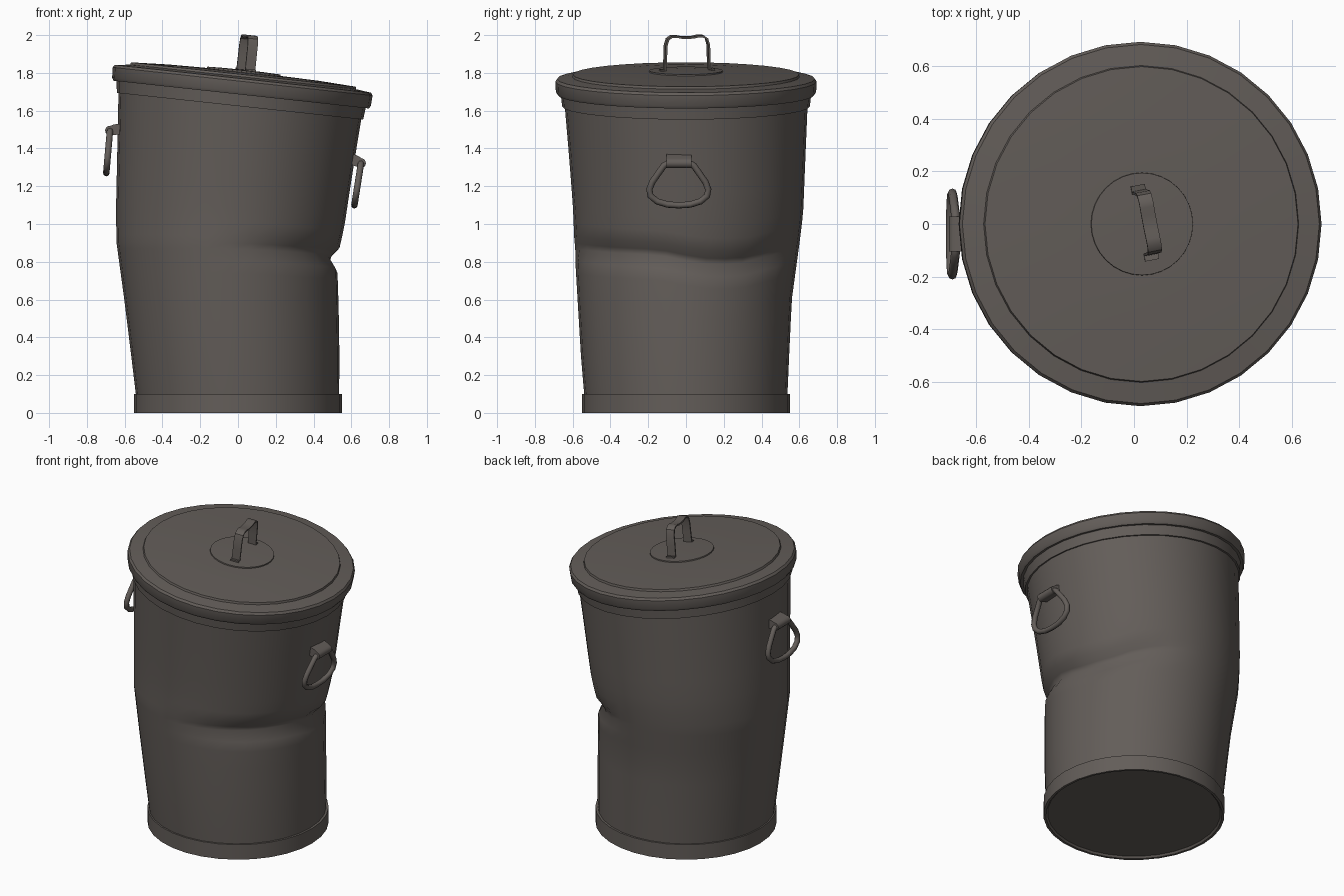
import bpy, bmesh, math
from mathutils import Matrix, Vector

cube = bpy.data.objects.get("Cube")
if cube:
    bpy.data.objects.remove(cube, do_unlink=True)

SEG = 32
LID = Matrix.Translation((0.017, 0, 1.685)) @ Matrix.Rotation(math.radians(6.2), 4, 'Y')


def material(name, rgb):
    m = bpy.data.materials.new(name)
    m.use_nodes = True
    m.diffuse_color = (*rgb, 1)
    m.node_tree.nodes["Principled BSDF"].inputs["Base Color"].default_value = (*rgb, 1)
    return m


METAL = material("dull brown grey metal", (0.125, 0.11, 0.1))


def finish(name, bm, matrix=Matrix(), angle=35):
    bmesh.ops.recalc_face_normals(bm, faces=bm.faces)
    mesh = bpy.data.meshes.new(name)
    bm.to_mesh(mesh)
    bm.free()
    ob = bpy.data.objects.new(name, mesh)
    bpy.context.collection.objects.link(ob)
    mesh.materials.append(METAL)
    mesh.transform(matrix)
    bpy.ops.object.select_all(action='DESELECT')
    ob.select_set(True)
    bpy.context.view_layer.objects.active = ob
    bpy.ops.object.shade_smooth_by_angle(angle=math.radians(angle))
    return ob


def skin(name, rings, cap_start=False, cap_end=False, matrix=Matrix(), angle=35, loop=False):
    """Bridge a list of closed point rings."""
    bm = bmesh.new()
    vs = [[bm.verts.new(p) for p in ring] for ring in rings]
    pairs = list(zip(vs, vs[1:])) + ([(vs[-1], vs[0])] if loop else [])
    for a, b in pairs:
        n = len(a)
        for i in range(n):
            j = (i + 1) % n
            bm.faces.new((a[i], a[j], b[j], b[i]))
    if cap_start:
        bm.faces.new(vs[0])
    if cap_end:
        bm.faces.new(vs[-1])
    return finish(name, bm, matrix, angle)


def circle(r, z):
    return [(r * math.cos(math.tau * i / SEG), r * math.sin(math.tau * i / SEG), z)
            for i in range(SEG)]


def lathe(name, profile, matrix=Matrix(), **kw):
    return skin(name, [circle(r, z) for r, z in profile], matrix=matrix, **kw)


def lerp(table, t):
    for (a, *u), (b, *v) in zip(table, table[1:]):
        if t <= b:
            k = max(0, (t - a) / (b - a))
            return [p + (q - p) * k for p, q in zip(u, v)]
    return table[-1][1:]


# Bent body: height, centre x, centre y, radius, slope
BODY = [(0.05, 0, 0, 0.535, 0), (0.3, -0.014, -0.005, 0.551, 0),
        (0.6, -0.035, -0.007, 0.567, 0), (0.9, -0.046, 0.004, 0.597, 0),
        (1.05, -0.038, 0.012, 0.608, -0.03), (1.3, -0.018, 0.008, 0.622, -0.07),
        (1.66, 0.013, 0, 0.645, -0.109)]
# Crumpled crease: angle, height, strength
CREASE = [(-95, 0.87, 0), (-75, 0.865, 0.3), (-50, 0.85, 0.75), (-15, 0.835, 0.9),
          (8, 0.79, 1), (30, 0.785, 0.9), (50, 0.83, 0.7), (75, 0.86, 0)]
# Crease cross-section: offset from the fold, inward depth
FOLD = [(-0.25, 0), (-0.13, 0.008), (-0.065, 0.015), (0, 0.062), (0.03, 0.05),
        (0.07, 0.012), (0.14, 0.004), (0.22, 0)]


def body_ring(z0, fold=None):
    ring = []
    for i in range(SEG):
        a = math.tau * i / SEG
        deg = (math.degrees(a) + 180) % 360 - 180
        crease, strength = lerp(CREASE, deg)
        z = z0 if fold is None else crease + fold
        depth = 0 if fold is None else lerp(FOLD, fold)[0] * strength
        cx, cy, r, slope = lerp(BODY, z)
        r -= depth
        x, y = cx + r * math.cos(a), cy + r * math.sin(a)
        ring.append((x, y, z + slope * x))
    return ring


rings = [body_ring(z) for z in (0.05, 0.3, 0.5)]
rings += [body_ring(0, f) for f, _ in FOLD]
rings += [body_ring(z) for z in (1.2, 1.4, 1.66)]
skin("can_body", rings, angle=60)

# Base band with recessed floor
lathe("base_band", [(0.525, 0.012), (0.535, 0), (0.55, 0), (0.55, 0.1), (0.535, 0.1)],
      cap_start=True)

# Collar below the lid and the lid itself
lathe("top_collar", [(0.635, -0.062), (0.656, -0.062), (0.664, 0.01), (0.64, 0.01)], LID)
lathe("lid", [(0.64, 0.002), (0.68, 0), (0.689, 0.015), (0.692, 0.07), (0.682, 0.084),
              (0.602, 0.094), (0.598, 0.107), (0.4, 0.117), (0.19, 0.121)], LID,
      cap_end=True)
lathe("lid_centre_plate", [(0.196, 0.115), (0.194, 0.128), (0.1, 0.131)], LID, cap_end=True)


# Lid strap handle, swept along a mirrored path
half = [(0.145, 0.134), (0.12, 0.134), (0.117, 0.2), (0.115, 0.265), (0.105, 0.298),
        (0.085, 0.312), (0.06, 0.313), (0.03, 0.306)]
path = [Vector((0, y, z)) for y, z in half]
path += [Vector((0, -p.y, p.z)) for p in reversed(path)]
strap = []
for i, p in enumerate(path):
    t = (path[min(i + 1, len(path) - 1)] - path[max(i - 1, 0)]).normalized()
    n = Vector((0, -t.z, t.y)) * 0.005
    w = Vector((0.027, 0, 0))
    strap.append([p + w + n, p - w + n, p - w - n, p + w - n])
skin("lid_handle", strap, True, True,
     LID @ Matrix.Translation((0.01, 0.005, 0)) @ Matrix.Rotation(math.radians(11), 4, 'Z'))


# Side handles: local x points out of the wall, y runs along it
def side_handle(side, matrix):
    # Hanging ring
    right = [(0, -0.226), (0.06, -0.222), (0.115, -0.205), (0.15, -0.175), (0.156, -0.14),
             (0.14, -0.1), (0.105, -0.05), (0.078, -0.012), (0.058, 0)]
    pts = [Vector((0.05, y, z)) for y, z in right]
    pts += [Vector((0.05, -p.y, p.z)) for p in reversed(pts[1:])]
    rings = []
    for i, p in enumerate(pts):
        t = (pts[(i + 1) % len(pts)] - pts[i - 1]).normalized()
        n = Vector((0, -t.z, t.y))
        rings.append([p + 0.017 * (n * math.cos(k * math.tau / 8)
                                   + Vector((math.sin(k * math.tau / 8), 0, 0)))
                      for k in range(8)])
    skin(side + "_ring", rings, matrix=matrix, angle=60, loop=True)

    # Wrapped bracket holding the ring to the wall
    outline = [(-0.02, 0.045), (0.03, 0.035)]
    outline += [(0.05 + 0.026 * math.sin(math.radians(d)), 0.026 * math.cos(math.radians(d)))
                for d in range(0, 181, 30)]
    outline += [(0.03, -0.022), (-0.02, -0.012)]
    skin(side + "_bracket", [[(x, y, z) for x, z in outline] for y in (-0.066, 0.066)],
         True, True, matrix)


side_handle("left", Matrix.Translation((0.602, -0.038, 1.33))
            @ Matrix.Rotation(math.radians(9), 4, 'Y'))
side_handle("right", Matrix.Translation((-0.628, -0.038, 1.49))
            @ Matrix.Rotation(math.radians(5), 4, 'Y') @ Matrix.Rotation(math.pi, 4, 'Z'))
